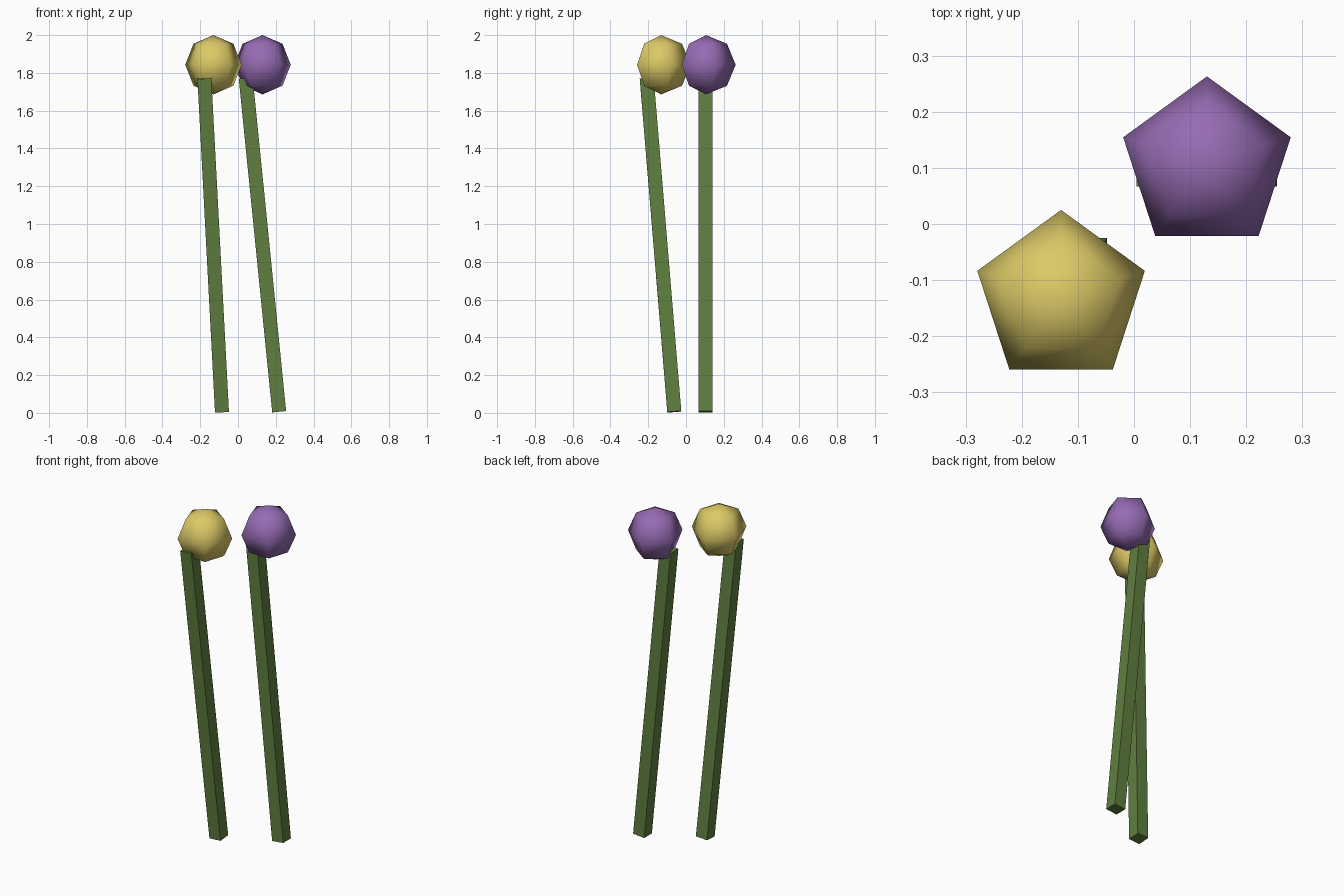
import bpy, bmesh
from math import sin, cos, pi, atan2, asin
from mathutils import Vector, Euler

cube = bpy.data.objects.get("Cube")
if cube:
    bpy.data.objects.remove(cube, do_unlink=True)


def material(name, rgb):
    mat = bpy.data.materials.new(name)
    mat.use_nodes = True
    mat.diffuse_color = (*rgb, 1)
    mat.node_tree.nodes["Principled BSDF"].inputs["Base Color"].default_value = (*rgb, 1)
    return mat


def add_object(name, bm, mat, location, smooth=False):
    bmesh.ops.recalc_face_normals(bm, faces=bm.faces)
    for face in bm.faces:
        face.smooth = smooth
    mesh = bpy.data.meshes.new(name)
    bm.to_mesh(mesh)
    bm.free()
    mesh.materials.append(mat)
    obj = bpy.data.objects.new(name, mesh)
    obj.location = location
    bpy.context.collection.objects.link(obj)
    return obj


def flower_head(name, centre, mat, radius=0.157, sides=5, rings=4):
    """Low-poly ball with one corner pointing to the back."""
    bm = bmesh.new()
    top = bm.verts.new((0, 0, radius))
    bottom = bm.verts.new((0, 0, -radius))
    loops = []
    for r in range(1, rings):
        tilt = pi * r / rings
        loops.append([bm.verts.new((radius * sin(tilt) * cos(pi / 2 + 2 * pi * s / sides),
                                    radius * sin(tilt) * sin(pi / 2 + 2 * pi * s / sides),
                                    radius * cos(tilt))) for s in range(sides)])
    for s in range(sides):
        n = (s + 1) % sides
        bm.faces.new((top, loops[0][s], loops[0][n]))
        bm.faces.new((bottom, loops[-1][n], loops[-1][s]))
        for upper, lower in zip(loops, loops[1:]):
            bm.faces.new((upper[s], lower[s], lower[n], upper[n]))
    return add_object(name, bm, mat, centre, smooth=True)


def stem(name, foot, tip, mat, width=0.074):
    """Square rod leaning from foot to tip."""
    foot, tip = Vector(foot), Vector(tip)
    axis = tip - foot
    bm = bmesh.new()
    bmesh.ops.create_cube(bm, size=1)
    bmesh.ops.scale(bm, vec=(width, width, axis.length), verts=bm.verts)
    obj = add_object(name, bm, mat, (foot + tip) / 2)
    obj.rotation_euler = Euler((-asin(axis.y / axis.length), atan2(axis.x, axis.z), 0))
    return obj


green = material("stem green", (0.115, 0.212, 0.051))
yellow = material("petal yellow", (0.72, 0.59, 0.135))
purple = material("petal purple", (0.305, 0.147, 0.45))

# Front flower
stem("yellow_flower_stem", (-0.085, -0.062, 0.006), (-0.178, -0.208, 1.772), green)
flower_head("yellow_flower_head", (-0.13, -0.132, 1.843), yellow)

# Back flower
stem("purple_flower_stem", (0.218, 0.104, 0.006), (0.041, 0.104, 1.772), green)
flower_head("purple_flower_head", (0.13, 0.106, 1.843), purple)
